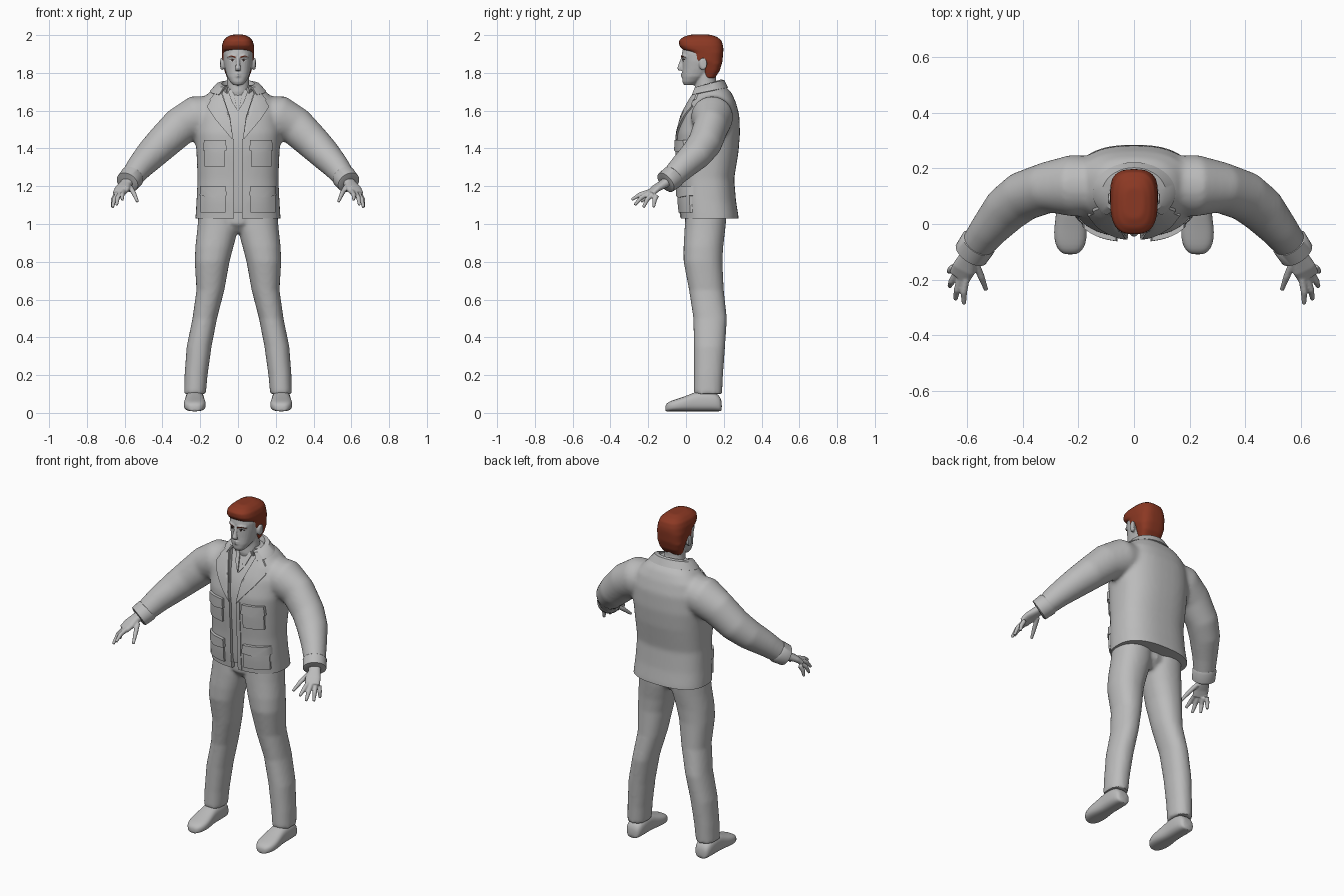
import bpy, bmesh, math
from mathutils import Vector
from mathutils.bvhtree import BVHTree

if "Cube" in bpy.data.objects:
    bpy.data.objects.remove(bpy.data.objects["Cube"])

X, Y, Z = Vector((1, 0, 0)), Vector((0, 1, 0)), Vector((0, 0, 1))
made = []


def material(name, r, g, b):
    m = bpy.data.materials.new(name)
    m.use_nodes = True
    m.diffuse_color = (r, g, b, 1)
    m.node_tree.nodes["Principled BSDF"].inputs["Base Color"].default_value = (r, g, b, 1)
    return m


grey = material("plain grey", .5, .5, .5)
auburn = material("auburn hair", .26, .04, .017)
dark = material("dark eye", .03, .02, .018)
white = material("eye white", .7, .7, .7)


def loft(bm, rings, axis=None, power=2.0, side=1, n=28):
    """Closed skin over rings of (x, y, z, half width, half depth)."""
    pts = [Vector(r[:3]) for r in rings]
    loops = []
    for i, r in enumerate(rings):
        t = axis or (pts[min(i + 1, len(pts) - 1)] - pts[max(i - 1, 0)]).normalized()
        u = Z.cross(t)
        u = u.normalized() if u.length > .01 else X
        v = t.cross(u)
        loop = []
        for k in range(n):
            a = math.tau * k / n
            c, s = (math.copysign(abs(f) ** (2 / power), f) for f in (math.cos(a), math.sin(a)))
            p = pts[i] + u * c * r[3] + v * s * r[4]
            loop.append(bm.verts.new((p.x * side, p.y, p.z)))
        loops.append(loop)
    for a, b in zip(loops, loops[1:]):
        for k in range(n):
            bm.faces.new((a[k], a[k - 1], b[k - 1], b[k]))
    bm.faces.new(loops[0])
    bm.faces.new(loops[-1])


def slabs(rows):
    """Level rings from (z, front y, back y, half width)."""
    return [(0, (f + b) / 2, z, w, (b - f) / 2) for z, f, b, w in rows]


def bake(ob):
    dg = bpy.context.evaluated_depsgraph_get()
    mesh = bpy.data.meshes.new_from_object(ob.evaluated_get(dg))
    ob.modifiers.clear()
    ob.data = mesh


def finish(name, bm, mat, voxel=0, smooth=4, subdivide=0):
    bmesh.ops.recalc_face_normals(bm, faces=bm.faces)
    mesh = bpy.data.meshes.new(name)
    bm.to_mesh(mesh)
    bm.free()
    mesh.materials.append(mat)
    ob = bpy.data.objects.new(name, mesh)
    bpy.context.scene.collection.objects.link(ob)
    if voxel:
        m = ob.modifiers.new("blend", 'REMESH')
        m.mode, m.voxel_size = 'VOXEL', voxel
        m = ob.modifiers.new("soften", 'SMOOTH')
        m.factor, m.iterations = .5, smooth
    if subdivide:
        ob.modifiers.new("round", 'SUBSURF').levels = subdivide
    bake(ob)
    made.append(ob)
    return ob


def surface(ob):
    bm = bmesh.new()
    bm.from_mesh(ob.data)
    tree = BVHTree.FromBMesh(bm)
    bm.free()
    return tree


def patch(name, tree, outline, lift, mat=grey, cuts=4):
    """Mirrored pair of plates laid on the front of a surface, outline in x and z."""
    bm = bmesh.new()
    for side in (1, -1):
        new = [bm.verts.new((x * side, -1, z)) for x, z in outline]
        bm.faces.new(new)
    bmesh.ops.triangulate(bm, faces=bm.faces)
    bmesh.ops.subdivide_edges(bm, edges=bm.edges, cuts=cuts, use_grid_fill=True)
    for v in bm.verts:
        hit = tree.ray_cast(v.co, Y)[0] or tree.find_nearest(Vector((v.co.x, 0, v.co.z)))[0]
        v.co.y = hit.y - lift
    back = bmesh.ops.extrude_face_region(bm, geom=bm.faces[:])["geom"]
    bmesh.ops.translate(bm, vec=(0, lift + .006, 0),
                        verts=[g for g in back if isinstance(g, bmesh.types.BMVert)])
    return finish(name, bm, mat)


def box(x0, x1, z0, z1):
    return [(x0, z0), (x1, z0), (x1, z1), (x0, z1)]


def oval(x, z, rx, rz):
    return [(x + rx * math.cos(k * math.tau / 14), z + rz * math.sin(k * math.tau / 14)) for k in range(14)]


# Jacket: trunk and sleeves blended together, hem cut flat
trunk = [(.98, -.025, .28, .227), (1.04, -.028, .278, .225), (1.12, -.036, .265, .22),
         (1.24, -.038, .255, .214), (1.38, -.048, .278, .22), (1.48, -.046, .286, .228),
         (1.58, -.02, .282, .22), (1.65, .015, .262, .2), (1.7, .04, .238, .15), (1.735, .055, .2, .1)]
sleeve = [(.1, .14, 1.58, .1, .1), (.22, .138, 1.566, .112, .114), (.31, .132, 1.515, .092, .102),
          (.4, .1, 1.428, .09, .092), (.46, .053, 1.368, .085, .083), (.52, -.017, 1.303, .07, .071),
          (.565, -.075, 1.245, .06, .06), (.583, -.102, 1.224, .058, .058)]
bm = bmesh.new()
loft(bm, slabs(trunk), Z, 2.5, n=40)
for side in (1, -1):
    loft(bm, sleeve, side=side)
jacket = finish("jacket", bm, grey, .011, 9)
bm = bmesh.new()
bm.from_mesh(jacket.data)
bmesh.ops.bisect_plane(bm, geom=bm.verts[:] + bm.edges[:] + bm.faces[:],
                       plane_co=(0, 0, 1.03), plane_no=Z, clear_inner=True)
bmesh.ops.holes_fill(bm, edges=[e for e in bm.edges if e.is_boundary])
bm.to_mesh(jacket.data)
bm.free()
cloth = surface(jacket)

# Front opening of the jacket
bm = bmesh.new()
half = [(.02, .95), (.022, 1.42), (.042, 1.57), (.085, 1.7), (.088, 1.8)]
face = bm.faces.new([bm.verts.new((x, -.3, z)) for x, z in half + [(-x, z) for x, z in half[::-1]]])
depth = bmesh.ops.extrude_face_region(bm, geom=[face])["geom"]
bmesh.ops.translate(bm, vec=(0, .38, 0), verts=[g for g in depth if isinstance(g, bmesh.types.BMVert)])
cutter = finish("opening_cutter", bm, grey)
cutter.hide_render = True
cut = jacket.modifiers.new("opening", 'BOOLEAN')
cut.object, cut.operation = cutter, 'DIFFERENCE'
bake(jacket)
made.remove(cutter)
bpy.data.objects.remove(cutter)

# Shirt inside the jacket
bm = bmesh.new()
loft(bm, slabs([(max(z, 1.06) - .008 * (z > 1.6), f + .014, b - .03, w * .85) for z, f, b, w in trunk[1:]]), Z, 2.3)
shirt = finish("shirt", bm, grey)
patch("shirt_collar", surface(shirt), [(.003, 1.6), (.03, 1.64), (.052, 1.7), (.04, 1.715), (.022, 1.69)], .008)

# Lapels, front strips and pockets
patch("lapels", cloth, [(.024, 1.44), (.044, 1.57), (.088, 1.695), (.125, 1.69), (.15, 1.66),
                        (.112, 1.645), (.165, 1.622), (.125, 1.56)], .01)
patch("front_strips", cloth, box(.021, .045, 1.035, 1.45), .004, cuts=8)
patch("chest_pockets", cloth, box(.068, .178, 1.305, 1.41), .012)
patch("chest_pocket_flaps", cloth, [(.06, 1.39), (.12, 1.38), (.185, 1.39), (.18, 1.445), (.065, 1.445)], .018)
patch("hip_pockets", cloth, box(.066, .198, 1.06, 1.17), .013)
patch("hip_pocket_flaps", cloth, [(.06, 1.15), (.13, 1.14), (.203, 1.15), (.2, 1.2), (.065, 1.2)], .02)

# Folded jacket collar
bm = bmesh.new()
rows = []
for rx, ry, z in ((.078, .066, 1.7), (.09, .076, 1.738), (.112, .086, 1.735), (.145, .104, 1.698)):
    angles = [math.radians(-48 + 276 * k / 30) for k in range(31)]
    rows.append([bm.verts.new((rx * math.cos(a), .113 + ry * math.sin(a), z + .022 * math.sin(a)))
                 for a in angles])
for a, b in zip(rows, rows[1:]):
    for k in range(30):
        bm.faces.new((a[k], a[k + 1], b[k + 1], b[k]))
collar = finish("jacket_collar", bm, grey)
solid = collar.modifiers.new("thickness", 'SOLIDIFY')
solid.thickness, solid.offset = .012, 0
bake(collar)

# Cuffs
bm = bmesh.new()
for side in (1, -1):
    loft(bm, [(.556, -.062, 1.256, .06, .06), (.56, -.068, 1.25, .066, .064),
              (.586, -.107, 1.22, .064, .06), (.588, -.11, 1.218, .056, .052)], side=side)
finish("cuffs", bm, grey)

# Hands: palm, four fingers and a thumb
fingers = [((.604, -.195, 1.172), (.613, -.245, 1.155), (.612, -.288, 1.128)),
           ((.623, -.192, 1.165), (.637, -.237, 1.14), (.643, -.272, 1.1)),
           ((.639, -.176, 1.157), (.656, -.206, 1.13), (.664, -.226, 1.087)),
           ((.65, -.155, 1.152), (.662, -.167, 1.125), (.667, -.172, 1.088)),
           ((.57, -.14, 1.195), (.55, -.19, 1.16), (.532, -.238, 1.118))]
for side, name in ((1, "left_hand"), (-1, "right_hand")):
    bm = bmesh.new()
    loft(bm, [(.575, -.09, 1.232, .034, .026), (.598, -.125, 1.208, .034, .022),
              (.612, -.16, 1.188, .043, .019), (.629, -.19, 1.162, .04, .015)], side=side, power=2.4)
    for base, mid, tip in fingers:
        loft(bm, [base + (.013, .013), mid + (.0125, .0125), tip + (.008, .008)], side=side, n=12)
    finish(name, bm, grey, .0045, 3)

# Trousers
leg = [(.1, .11, 1.1, .105, .11), (.108, .1, .97, .108, .108), (.125, .092, .88, .101, .105),
       (.137, .09, .8, .092, .103), (.146, .108, .65, .074, .092), (.176, .128, .5, .065, .089),
       (.206, .124, .35, .066, .083), (.222, .119, .2, .061, .077), (.228, .116, .1, .058, .075)]
bm = bmesh.new()
for side in (1, -1):
    loft(bm, leg, Z, 2.2, side)
loft(bm, slabs([(.955, .04, .16, .06), (1, -.005, .2, .1), (1.1, -.005, .2, .17)]), Z)
finish("trousers", bm, grey, .01, 6)

# Shoes
shoe = [(.19, .03, .025), (.178, .046, .045), (.13, .053, .055), (.06, .05, .054), (.02, .054, .045),
        (-.03, .061, .036), (-.075, .056, .029), (-.1, .038, .023), (-.11, .02, .015)]
for side, name in ((1, "left_shoe"), (-1, "right_shoe")):
    bm = bmesh.new()
    loft(bm, [(.229, y, .008 + h, w, h) for y, w, h in shoe], Y, 2.7, side, 20)
    finish(name, bm, grey, subdivide=1)

# Head: skull, neck, nose, lips, brow and ears blended together
bm = bmesh.new()
loft(bm, slabs([(1.735, -.01, .04, .024), (1.752, -.019, .07, .041), (1.78, -.02, .11, .058),
                (1.82, -.018, .15, .069), (1.86, -.018, .175, .077), (1.9, -.022, .185, .079),
                (1.95, -.012, .18, .075), (1.98, .02, .15, .055)]), Z, 2.25)
loft(bm, slabs([(1.62, .06, .18, .07), (1.7, .045, .172, .062), (1.76, .05, .16, .058), (1.83, .05, .16, .057)]), Z)
loft(bm, [(0, -.016, 1.885, .008, .008), (0, -.028, 1.85, .01, .01),
          (0, -.034, 1.825, .016, .013), (0, -.03, 1.812, .015, .009)], Z, n=12)
for z in (1.782, 1.793):
    loft(bm, [(-.026, -.012, z, .003, .003), (0, -.021, z, .007, .006), (.026, -.012, z, .003, .003)], X, n=10)
for side in (1, -1):
    loft(bm, [(.01, -.021, 1.887, .006, .006), (.035, -.016, 1.892, .009, .006),
              (.058, .004, 1.886, .008, .006)], X, side=side, n=10)
    loft(bm, [(.07, .083, 1.845, .016, .024), (.086, .09, 1.847, .021, .033),
              (.094, .095, 1.85, .018, .029)], X, side=side, n=16)
head = finish("head", bm, grey, .0045, 3)
skin = surface(head)

# Eyes and brows
patch("eye_whites", skin, oval(.031, 1.866, .014, .006), .002, white, 1)
patch("irises", skin, oval(.03, 1.867, .006, .006), .0035, dark, 1)
patch("eyelids", skin, [(.015, 1.867), (.03, 1.872), (.047, 1.868), (.031, 1.876)], .0035, dark, 1)
patch("brows", skin, [(.012, 1.878), (.035, 1.887), (.056, 1.882), (.036, 1.893), (.012, 1.886)], .003, auburn, 2)

# Hair: crown, sideburns and nape
bm = bmesh.new()
loft(bm, slabs([(1.772, .095, .152, .058), (1.81, .088, .178, .071), (1.85, .078, .19, .081),
                (1.862, .03, .193, .084), (1.908, .02, .197, .086), (1.925, -.02, .198, .086),
                (1.945, -.036, .196, .085), (1.972, -.037, .188, .077), (1.99, -.015, .165, .059),
                (2.002, .02, .13, .035)]), Z, 2.9, n=36)
finish("hair", bm, auburn, .006, 3)

# Smooth shading with crisp creases
bpy.ops.object.select_all(action='DESELECT')
for ob in made:
    ob.select_set(True)
bpy.context.view_layer.objects.active = head
bpy.ops.object.shade_smooth_by_angle(angle=math.radians(42))
